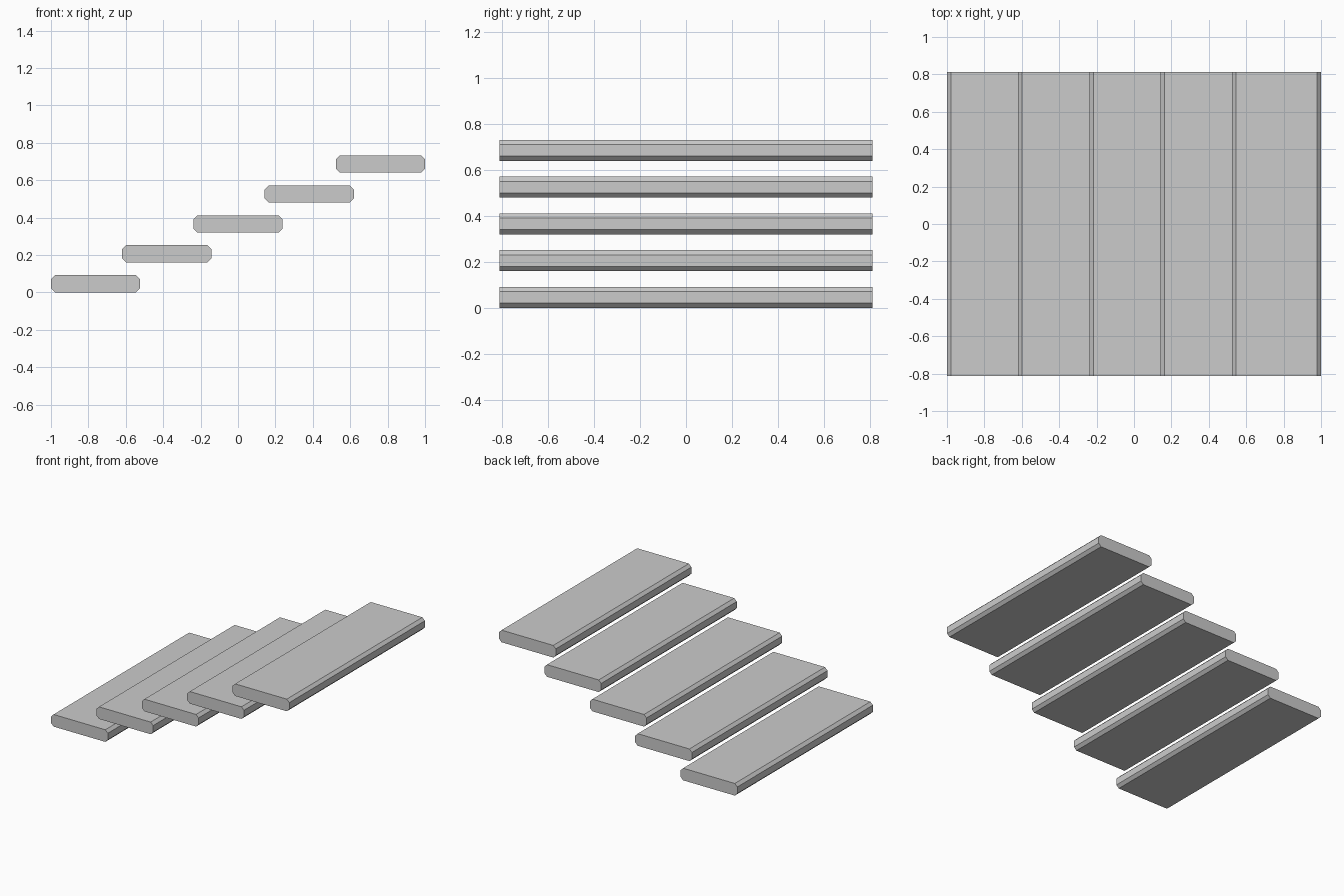
import bpy, bmesh

if "Cube" in bpy.data.objects:
    bpy.data.objects.remove(bpy.data.objects["Cube"])

COUNT = 5
WIDTH, DEPTH, THICK = 0.476, 1.626, 0.092
RUN, RISE, CHAMFER = 0.381, 0.16, 0.021


def add_tread(index):
    """One flat plank whose long edges are chamfered."""
    bm = bmesh.new()
    bmesh.ops.create_cube(bm, size=1)
    bmesh.ops.scale(bm, vec=(WIDTH, DEPTH, THICK), verts=bm.verts)
    # Chamfer only the edges running along y, leaving the ends square
    long_edges = [e for e in bm.edges
                  if abs(e.verts[0].co.y - e.verts[1].co.y) > 0.1]
    bmesh.ops.bevel(bm, geom=long_edges, offset=CHAMFER,
                    offset_type='OFFSET', segments=1, affect='EDGES')
    name = f"stair_tread_{index + 1}"
    mesh = bpy.data.meshes.new(name)
    bm.to_mesh(mesh)
    bm.free()
    tread = bpy.data.objects.new(name, mesh)
    tread.location = ((index - (COUNT - 1) / 2) * RUN, 0,
                      THICK / 2 + index * RISE)
    bpy.context.collection.objects.link(tread)


# Floating flight of treads rising towards +x
for i in range(COUNT):
    add_tread(i)
